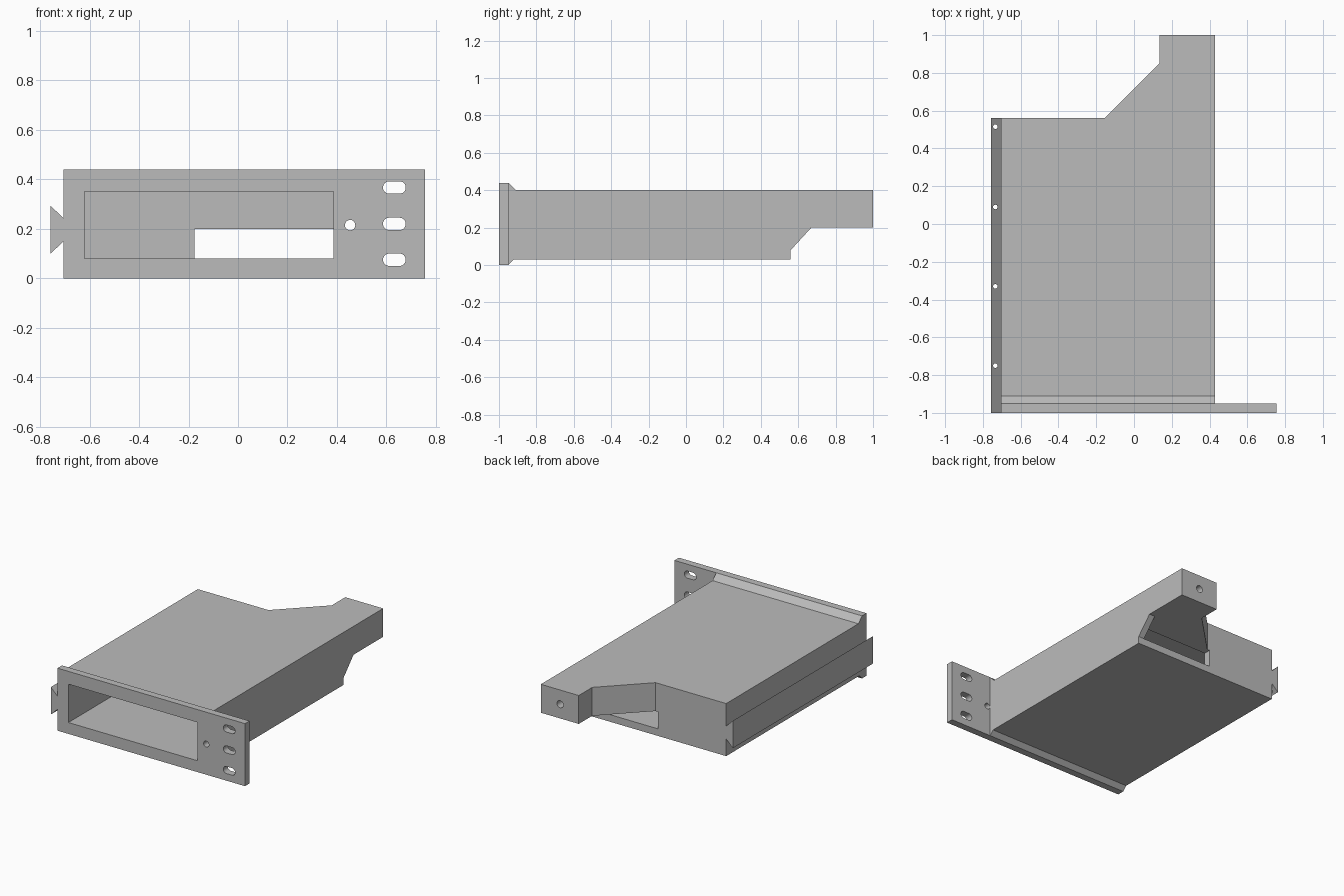
import bpy, bmesh, math
from mathutils import Vector

cube = bpy.data.objects.get("Cube")
if cube:
    bpy.data.objects.remove(cube, do_unlink=True)

grey = bpy.data.materials.new("plain grey")
grey.use_nodes = True
grey.diffuse_color = (0.5, 0.5, 0.5, 1)
grey.node_tree.nodes["Principled BSDF"].inputs["Base Color"].default_value = (0.5, 0.5, 0.5, 1)


def prism(name, axis, outline, lo, hi):
    """Extrude a 2D outline along an axis; the outline uses the other two axes in xyz order."""
    def place(p, d):
        c = list(p)
        c.insert("xyz".index(axis), d)
        return Vector(c)
    bm = bmesh.new()
    face = bm.faces.new([bm.verts.new(place(p, lo)) for p in outline])
    top = bmesh.ops.extrude_face_region(bm, geom=[face])["geom"]
    shift = place((0, 0), hi - lo)
    bmesh.ops.translate(bm, verts=[v for v in top if isinstance(v, bmesh.types.BMVert)], vec=shift)
    bmesh.ops.recalc_face_normals(bm, faces=bm.faces)
    mesh = bpy.data.meshes.new(name)
    bm.to_mesh(mesh)
    bm.free()
    mesh.materials.append(grey)
    obj = bpy.data.objects.new(name, mesh)
    bpy.context.collection.objects.link(obj)
    return obj


def box(name, x0, x1, y0, y1, z0, z1):
    return prism(name, "z", [(x0, y0), (x1, y0), (x1, y1), (x0, y1)], z0, z1)


def slot(name, axis, u, v, r, lo, hi, half=0.0, n=24):
    """Round hole, or a slot when half is the straight half length."""
    pts = []
    for side, start in ((half, -math.pi / 2), (-half, math.pi / 2)):
        steps = n // 2 + (1 if half else 0)
        for i in range(steps):
            a = start + math.pi * i / (n // 2)
            pts.append((u + side + r * math.cos(a), v + r * math.sin(a)))
    return prism(name, axis, pts, lo, hi)


def combine(target, tool, operation):
    """Apply a boolean and discard the tool."""
    tool.hide_render = True
    mod = target.modifiers.new("bool", "BOOLEAN")
    mod.object, mod.operation, mod.solver = tool, operation, "EXACT"
    bpy.context.view_layer.update()
    graph = bpy.context.evaluated_depsgraph_get()
    result = bpy.data.meshes.new_from_object(target.evaluated_get(graph))
    target.modifiers.clear()
    target.data = result
    bpy.data.objects.remove(tool, do_unlink=True)


# Housing with its chamfered front rim
housing = prism("housing", "x", [(-1, 0), (-.95, 0), (-.92, .03), (.56, .03), (.56, .4),
                                 (-.91, .4), (-.95, .44), (-1, .44)], -.705, .43)

# Side ear of the face plate, rear arm and the bracing web below it
ear = box("face_ear", .4, .755, -1, -.95, 0, .44)
arm = prism("rear_arm", "z", [(-.155, .53), (-.155, .56), (.135, .85), (.135, 1),
                              (.43, 1), (.43, .53)], .2, .4)
web = prism("arm_web", "x", [(.53, .08), (.56, .08), (.67, .2), (.67, .22), (.53, .22)], .385, .43)
for part in (ear, arm, web):
    combine(housing, part, "UNION")

# Open bay and the rear opening
combine(housing, box("bay", -.62, .385, -1.1, .51, .08, .35), "DIFFERENCE")
combine(housing, box("rear_opening", -.175, .385, .45, .6, .08, .2), "DIFFERENCE")

# Mounting slots, latch hole and the blind hole in the arm end
for z in (.075, .22, .367):
    combine(housing, slot("ear_slot", "y", .632, z, .025, -1.1, -.9, .021), "DIFFERENCE")
combine(housing, slot("latch_hole", "y", .453, .215, .021, -1.1, -.9), "DIFFERENCE")
combine(housing, slot("arm_hole", "y", .28, .3, .025, .85, 1.1), "DIFFERENCE")

# Dovetail rail along the side, with vertical pin holes
rail = prism("dovetail_rail", "y", [(-.757, .1), (-.705, .15), (-.69, .15), (-.69, .242),
                                    (-.705, .242), (-.757, .293)], -1, .56)
for y in (-.75, -.33, .09, .515):
    combine(rail, slot("pin_hole", "z", -.734, y, .012, 0, .5), "DIFFERENCE")

# Crisp flat faces with rounded hole walls
for obj in (housing, rail):
    bpy.ops.object.select_all(action="DESELECT")
    obj.select_set(True)
    bpy.context.view_layer.objects.active = obj
    bpy.ops.object.shade_smooth_by_angle(angle=math.radians(30))
